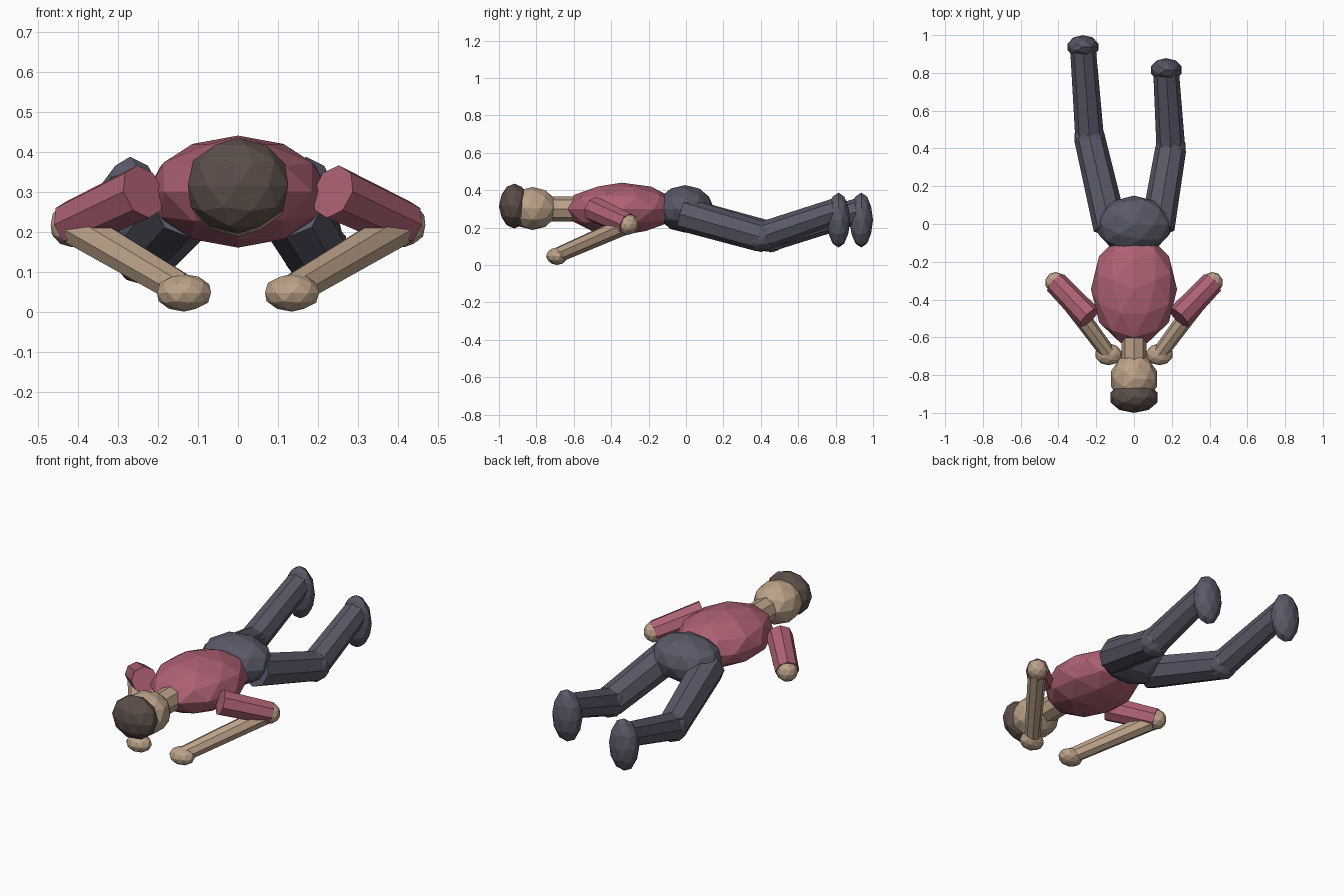
import bpy
import bmesh
from math import radians
from mathutils import Matrix, Vector

if "Cube" in bpy.data.objects:
    bpy.data.objects.remove(bpy.data.objects["Cube"], do_unlink=True)


def material(name, rgb):
    mat = bpy.data.materials.new(name)
    mat.use_nodes = True
    color = (*rgb, 1.0)
    mat.diffuse_color = color
    mat.node_tree.nodes["Principled BSDF"].inputs["Base Color"].default_value = color
    return mat


skin = material("warm_skin", (0.50, 0.36, 0.25))
shirt = material("rose_shirt", (0.42, 0.12, 0.17))
trousers = material("slate_trousers", (0.10, 0.10, 0.14))
hair_brown = material("dark_brown_hair", (0.105, 0.075, 0.065))


def add_object(name, bm, mat):
    mesh = bpy.data.meshes.new(name)
    bm.to_mesh(mesh)
    bm.free()
    mesh.materials.append(mat)
    obj = bpy.data.objects.new(name, mesh)
    bpy.context.collection.objects.link(obj)
    return obj


def blob(name, center, radii, mat, spin=0, tilt=0):
    """Faceted ellipsoid, spun before it is stretched and tilted after."""
    bm = bmesh.new()
    bmesh.ops.create_icosphere(bm, subdivisions=2, radius=1)
    bm.transform(Matrix.Translation(center)
                 @ Matrix.Rotation(radians(tilt), 4, "X")
                 @ Matrix.Diagonal((*radii, 1))
                 @ Matrix.Rotation(radians(spin), 4, "Z"))
    return add_object(name, bm, mat)


def limb(name, start, end, r_start, r_end, mat):
    """Eight-sided tapered segment between two joints."""
    a, b = Vector(start), Vector(end)
    bm = bmesh.new()
    bmesh.ops.create_cone(bm, cap_ends=True, segments=8, radius1=r_start,
                          radius2=r_end, depth=(b - a).length)
    turn = (b - a).to_track_quat("Z", "Y").to_matrix().to_4x4()
    bm.transform(Matrix.Translation((a + b) / 2) @ turn)
    return add_object(name, bm, mat)


# Trunk, neck and head
blob("torso", (0, -0.345, 0.30), (0.228, 0.30, 0.14), shirt, spin=90)
blob("pelvis", (0, -0.005, 0.30), (0.20, 0.155, 0.127), trousers)
limb("neck", (0, -0.55, 0.30), (0, -0.76, 0.30), 0.067, 0.067, skin)
blob("head", (0, -0.82, 0.302), (0.127, 0.135, 0.115), skin)
blob("hair", (0, -0.918, 0.315), (0.132, 0.082, 0.12), hair_brown)

# Arms, mirrored
for side, s in (("left", 1), ("right", -1)):
    shoulder = (s * 0.237, -0.495, 0.30)
    elbow = (s * 0.415, -0.31, 0.217)
    wrist = (s * 0.14, -0.68, 0.055)
    limb(side + "_upper_arm", shoulder, elbow, 0.069, 0.062, shirt)
    blob(side + "_elbow", elbow, (0.056, 0.056, 0.056), skin)
    limb(side + "_forearm", elbow, wrist, 0.05, 0.042, skin)
    blob(side + "_hand", (s * 0.135, -0.69, 0.047), (0.071, 0.058, 0.047), skin)

# Legs, staggered: knee and foot differ between sides
legs = (
    ("left", 1, (0.195, 0.40, 0.152), (0.17, 0.815, 0.24)),
    ("right", -1, (-0.235, 0.455, 0.15), (-0.27, 0.937, 0.24)),
)
for side, s, knee, foot in legs:
    hip = (s * 0.125, -0.02, 0.272)
    ankle = (foot[0], foot[1] - 0.01, 0.29)
    limb(side + "_thigh", hip, knee, 0.09, 0.082, trousers)
    blob(side + "_knee", knee, (0.083, 0.083, 0.083), trousers)
    limb(side + "_shin", knee, ankle, 0.076, 0.068, trousers)
    blob(side + "_foot", foot, (0.085, 0.063, 0.147), trousers)
